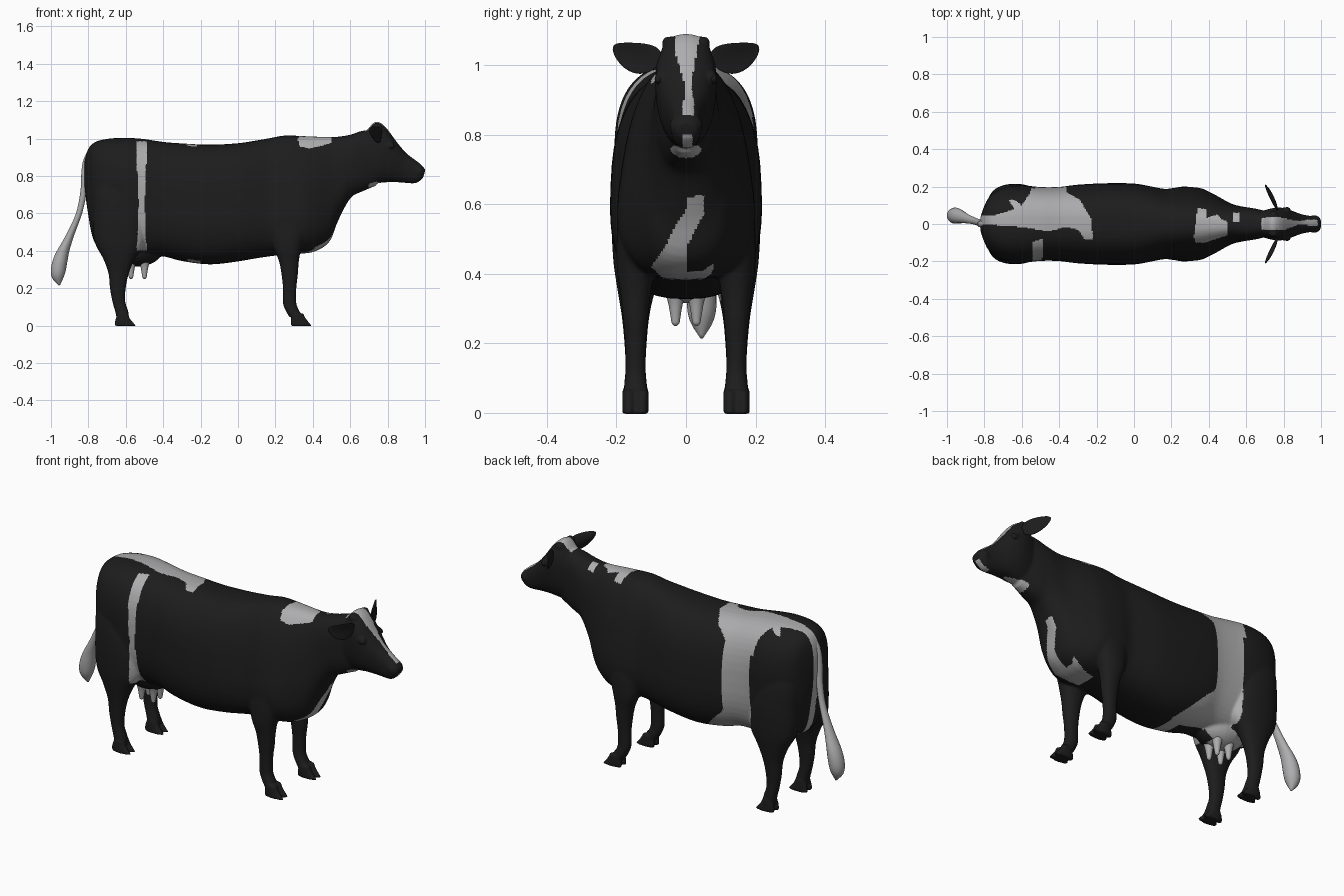
import bpy, bmesh, math
from mathutils import Vector

if "Cube" in bpy.data.objects:
    bpy.data.objects.remove(bpy.data.objects["Cube"])


def material(name, rgb):
    m = bpy.data.materials.new(name)
    m.diffuse_color = (*rgb, 1)
    m.use_nodes = True
    m.node_tree.nodes["Principled BSDF"].inputs["Base Color"].default_value = m.diffuse_color
    return m


BLACK = material("black_hide", (0.012, 0.012, 0.012))
WHITE = material("white_hide", (0.42, 0.42, 0.43))


def catmull(rows, steps):
    """Smoothly resample rows of numbers."""
    out, n = [], len(rows)
    for i in range(n - 1):
        a, b, c, d = (rows[max(0, min(n - 1, i + k))] for k in (-1, 0, 1, 2))
        for s in range(steps):
            t = s / steps
            out.append([0.5 * (2 * q + (r - p) * t + (2 * p - 5 * q + 4 * r - w) * t * t
                               + (3 * q - p - 3 * r + w) * t ** 3)
                        for p, q, r, w in zip(a, b, c, d)])
    return out + [list(rows[-1])]


def loft(bm, rings, power=1.0, sides=40, steps=4):
    """Ring = top x, top z, bottom x, bottom z, centre y, half width, narrowing at the top."""
    loops = []
    for xt, zt, xb, zb, y, w, egg in catmull([(*r, 0)[:7] for r in rings], steps):
        vs = []
        for i in range(sides):
            t = 2 * math.pi * i / sides
            c = math.copysign(abs(math.cos(t)) ** power, math.cos(t))
            s = math.copysign(abs(math.sin(t)) ** power, math.sin(t))
            vs.append(bm.verts.new(((xt + xb) / 2 + c * (xt - xb) / 2,
                                    y + s * max(w, 0.002) * (1 - egg * c),
                                    (zt + zb) / 2 + c * (zt - zb) / 2)))
        loops.append(vs)
    for a, b in zip(loops, loops[1:]):
        for i in range(sides):
            j = (i + 1) % sides
            bm.faces.new((a[i], a[j], b[j], b[i]))
    bm.faces.new(loops[0])
    bm.faces.new(loops[-1])


def ball(bm, centre, scale):
    for v in bmesh.ops.create_uvsphere(bm, u_segments=24, v_segments=16, radius=1)["verts"]:
        v.co = Vector(centre) + Vector(p * q for p, q in zip(v.co, scale))


def finish(name, bm, mats):
    bmesh.ops.recalc_face_normals(bm, faces=bm.faces[:])
    me = bpy.data.meshes.new(name)
    bm.to_mesh(me)
    bm.free()
    ob = bpy.data.objects.new(name, me)
    bpy.context.collection.objects.link(ob)
    for m in mats:
        me.materials.append(m)
    for p in me.polygons:
        p.use_smooth = True
    return ob


# Torso and neck: x, top z, bottom z, half width, narrowing at the top
TORSO = [(-.822, .87, .76, .03, 0), (-.805, .935, .62, .085, 0), (-.77, .978, .45, .148, -.1),
         (-.70, .998, .39, .188, -.12), (-.60, 1.004, .37, .203, -.1), (-.5, .997, .37, .197, -.04),
         (-.4, .982, .37, .198, 0), (-.3, .974, .345, .21, .03), (-.15, .967, .327, .217, .05),
         (0, .975, .343, .214, .08), (.1, .99, .36, .195, .13), (.17, 1.002, .37, .181, .18),
         (.25, 1.016, .38, .186, .25), (.35, 1.013, .385, .18, .28), (.42, 1.01, .40, .154, .25),
         (.49, 1.008, .45, .12, .18), (.535, 1.01, .56, .102, .1), (.6, 1.02, .68, .09, 0),
         (.66, 1.04, .715, .08, 0), (.74, 1.05, .748, .06, -.1)]
# Head from poll to nose: slanted rings
HEAD = [(.69, 1.045, .66, .80, 0, .065, -.1), (.735, 1.09, .71, .765, 0, .08, -.12),
        (.785, 1.066, .765, .763, 0, .087, -.14), (.85, .98, .81, .767, 0, .074, -.12),
        (.90, .922, .87, .765, 0, .054, -.08), (.955, .88, .93, .76, 0, .043, -.05),
        (.985, .855, .96, .765, 0, .042, -.1), (1.002, .832, .99, .79, 0, .03, -.1)]
# Legs: z, back x, front x, centre y, half width
HIND = [(.90, -.72, -.62, .09, .04), (.75, -.775, -.55, .107, .087), (.6, -.778, -.5, .116, .098),
        (.45, -.767, -.50, .13, .08), (.36, -.722, -.55, .142, .056), (.28, -.693, -.583, .145, .04),
        (.2, -.685, -.60, .145, .032), (.13, -.672, -.603, .145, .029),
        (.08, -.658, -.588, .145, .033), (.045, -.65, -.582, .145, .034)]
FORE = [(.72, .18, .38, .11, .065), (.55, .17, .38, .127, .07), (.42, .192, .34, .143, .056),
        (.34, .22, .325, .145, .043), (.27, .233, .32, .145, .036), (.2, .24, .312, .145, .03),
        (.12, .24, .312, .145, .029), (.08, .255, .327, .145, .033), (.045, .275, .34, .145, .034)]

bm = bmesh.new()
loft(bm, [(x, t, x, b, 0, w, e) for x, t, b, w, e in TORSO], 0.76, 48)
loft(bm, HEAD, 0.85)
for side in (-1, 1):
    for leg, heel in ((HIND, -.658), (FORE, .282)):
        loft(bm, [(b, z, f, z, side * y, w) for z, b, f, y, w in leg], 0.9)
        for toe in (-.0195, .0195):                            # cloven hooves
            loft(bm, [(heel + b, z, heel + f, z, side * .145 + toe, .0185) for z, b, f in
                      ((.065, .015, .068), (.04, .004, .08), (.015, -.002, .1), (-.003, 0, .116))])
    ball(bm, (.745, side * .05, 1.063), (.025, .02, .02))      # poll knobs
    ball(bm, (.81, side * .072, .965), (.028, .018, .02))      # brow
    ball(bm, (.965, side * .03, .825), (.025, .018, .025))     # nostril pads
ball(bm, (-.54, 0, .41), (.14, .105, .095))                    # udder
raw = finish("cow_body", bm, [])
rm = raw.modifiers.new("blend", "REMESH")
rm.mode, rm.voxel_size = "VOXEL", 0.007
sm = raw.modifiers.new("soften", "SMOOTH")
sm.factor, sm.iterations = 0.5, 5
body = bpy.data.meshes.new_from_object(raw.evaluated_get(bpy.context.evaluated_depsgraph_get()))
raw.modifiers.clear()
raw.data = body
body.materials.clear()
body.materials.append(BLACK)
body.materials.append(WHITE)

# White patches: outlines seen from above (x, y) and from the nose end (y, z)
SADDLE = [(-.84, 0), (-.84, .03), (-.75, .045), (-.64, .08), (-.67, .13), (-.64, .13), (-.6, .1),
          (-.56, .16), (-.53, .23), (-.37, .23), (-.36, .17), (-.29, .13), (-.23, .03),
          (-.22, -.08), (-.26, -.085), (-.3, -.03), (-.37, -.015), (-.45, -.04), (-.61, -.015)]
WITHERS = [(.32, -.07), (.34, .085), (.385, .08), (.39, .035), (.45, .05), (.46, .03), (.5, .01),
           (.5, -.06), (.44, -.08), (.38, -.1), (.33, -.1)]
CHEST = [(0, .62), (.05, .625), (.05, .57), (0, .47), (.005, .405), (.05, .41), (.08, .43),
         (.075, .4), (.01, .36), (-.06, .38), (-.1, .42), (-.055, .485), (-.03, .54), (0, .585)]
BLAZE = [(-.03, 1.12), (.045, 1.12), (.03, 1.03), (.014, .945), (.022, .9), (.022, .855),
         (-.01, .855), (-.004, .945), (-.03, 1.03)]


def inside(px, py, poly):
    hit = False
    for (ax, ay), (bx, by) in zip(poly, poly[1:] + poly[:1]):
        if (ay > py) != (by > py) and px < ax + (py - ay) * (bx - ax) / (by - ay):
            hit = not hit
    return hit


def is_white(x, y, z):
    if x > .68:                                                 # face, lip and throat
        return (inside(y, z, BLAZE) or (x > .93 and -.01 < y < .02 and z < .8)
                or (.7 < x < .82 and z < .768 and abs(y) < .045 - .2 * (x - .7)))
    if x > .3:                                                  # neck and chest
        return ((z > .94 and inside(x, y, WITHERS)) or (z < .7 and inside(y, z, CHEST))
                or (z > .9 and .53 < x < .565 and .01 < y < .06))
    if z > .85 and inside(x, y, SADDLE):
        return True
    if x < -.73 and 0 < y < .045:                               # below the tail
        return True
    if y < -.08 and z > .4:                                     # thin stripe, near side
        half = .016 + .011 * min(1, abs(z - .65) / .25)
        return abs(x + .515) < half and z < .985
    if x < -.42 and .3 < z < .42 and abs(y) < .1:               # udder
        return y > (-.02 if x < -.47 else .03)
    if y > .05 and .33 < z <= .85:                              # wide band, far side
        return -.53 < x < -.36 + max(0, .5 - z)
    if z < .5:                                                  # belly
        return (y > .02 and -.5 < x < -.2) or (-.1 < y <= .02 and -.27 < x < -.2)
    return False


for p in body.polygons:
    p.material_index = int(is_white(*p.center))
    p.use_smooth = True

# Tail with tassel: x, z, y, radius
TAIL = [(-.79, .94, 0, .014), (-.812, .88, 0, .018), (-.822, .8, 0, .017), (-.825, .72, .005, .018),
        (-.85, .6, .015, .018), (-.9, .48, .03, .026), (-.94, .39, .042, .039),
        (-.957, .32, .045, .043), (-.96, .265, .045, .034), (-.955, .215, .045, .004)]
bm = bmesh.new()
loft(bm, [(x - r, z - r * .3, x + r, z + r * .3, y, r) for x, z, y, r in TAIL], 1.0, 20)
finish("tail", bm, [WHITE])

# Teats
bm = bmesh.new()
for x in (-.572, -.5):
    for y in (-.03, .03):
        loft(bm, [(x - r, z, x + r, z, y, r) for z, r in
                  ((.345, .03), (.315, .021), (.275, .014), (.258, .011), (.25, .004))], 1.0, 16)
finish("teats", bm, [WHITE])

# Ears: tapered, cupped leaves; eyes beside them
for side, label in ((-1, "right"), (1, "left")):
    bm = bmesh.new()
    root, tip = Vector((.772, side * .072, 1.02)), Vector((.705, side * .212, 1.05))
    along = (tip - root).normalized()
    front = Vector((along.y, -along.x, 0)).normalized() * side
    up = front.cross(along).normalized()
    up = up if up.z > 0 else -up
    half = (tip - root).length / 2
    for v in bmesh.ops.create_uvsphere(bm, u_segments=32, v_segments=20, radius=1)["verts"]:
        s, h, d = v.co.z, v.co.x, v.co.y
        high = h * .043 * (1 - .25 * s) - .014 * (1 - s * s)
        v.co = (root + tip) / 2 + along * s * half + up * high + front * (d * .009 + h * h * .012 - .004)
    finish(label + "_ear", bm, [BLACK])
    bm = bmesh.new()
    ball(bm, (.818, side * .078, .96), (.018, .012, .014))
    finish(label + "_eye", bm, [BLACK])
